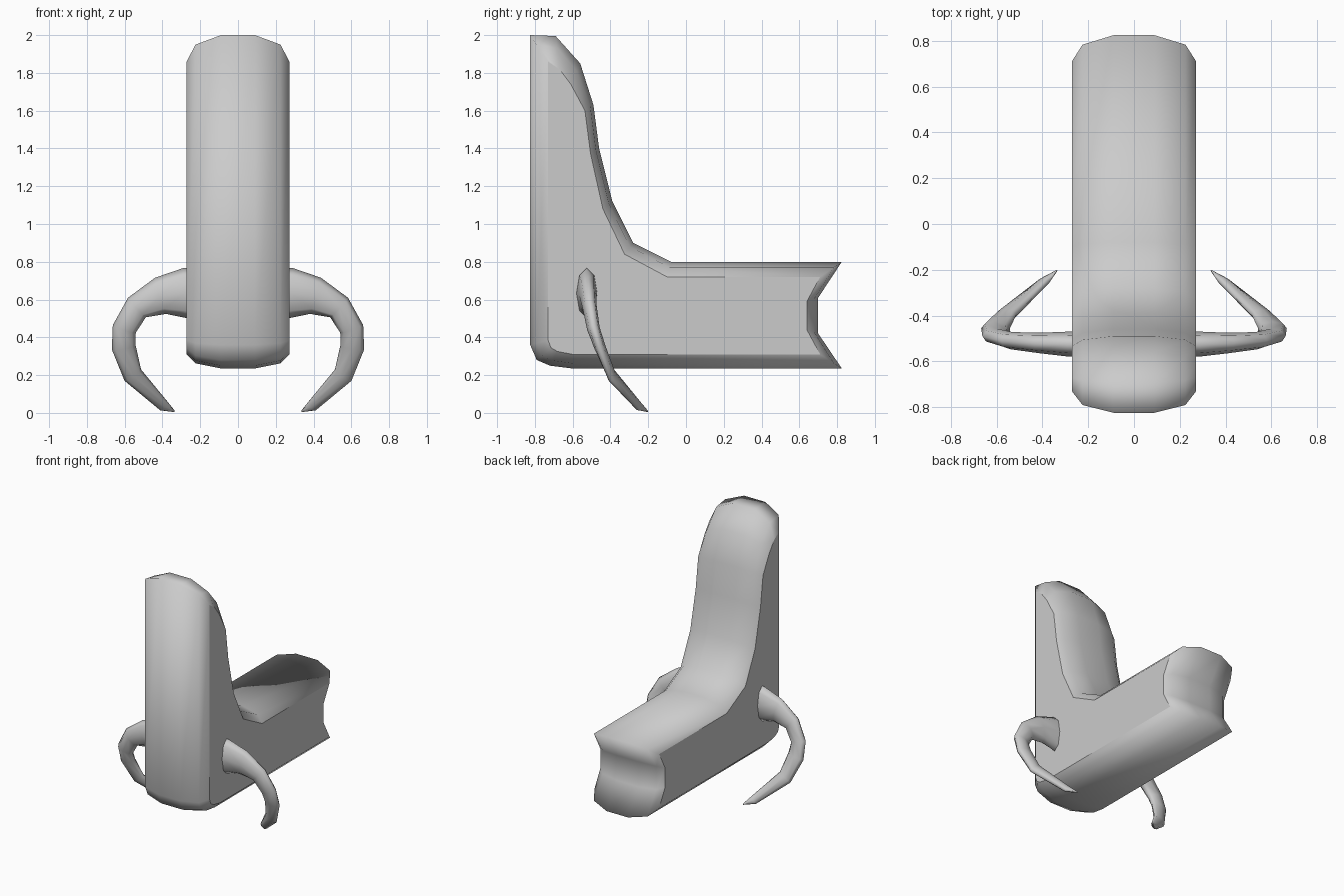
import bpy, bmesh, math
from mathutils import Vector

if "Cube" in bpy.data.objects:
    bpy.data.objects.remove(bpy.data.objects["Cube"])


def finish(bm, name):
    bmesh.ops.recalc_face_normals(bm, faces=bm.faces[:])
    mesh = bpy.data.meshes.new(name)
    bm.to_mesh(mesh)
    bm.free()
    obj = bpy.data.objects.new(name, mesh)
    bpy.context.collection.objects.link(obj)
    return obj


def bridge(bm, rings):
    # skin neighbouring closed rings with smooth quads
    for a, b in zip(rings, rings[1:]):
        n = len(a)
        for i in range(n):
            j = (i + 1) % n
            bm.faces.new((a[i], a[j], b[j], b[i])).smooth = True


# L-shaped body: (outer y, outer z, side-face y, side-face z)
PROFILE = [
    (-.825, 2.0, -.73, 1.86), (-.69, 1.995, -.67, 1.82), (-.56, 1.85, -.61, 1.74),
    (-.49, 1.63, -.535, 1.60), (-.46, 1.40, -.505, 1.37), (-.39, 1.12, -.44, 1.08),
    (-.28, .90, -.325, .84), (-.08, .80, -.10, .72), (.825, .80, .71, .72),
    (.70, .61, .64, .59), (.70, .42, .64, .44), (.825, .235, .71, .31),
    (-.60, .235, -.60, .31), (-.72, .25, -.68, .325), (-.79, .28, -.715, .345),
    (-.825, .36, -.73, .385),
]
# cross-section: x position and how far towards the side-face profile
SECTION = [(-.272, 1), (-.225, .36), (-.09, 0), (.09, 0), (.225, .36), (.272, 1)]

bm = bmesh.new()
rings = []
for x, t in SECTION:
    rings.append([bm.verts.new((x, y0 + (y1 - y0) * t, z0 + (z1 - z0) * t))
                  for y0, z0, y1, z1 in PROFILE])
bridge(bm, rings)
bm.faces.new(rings[0])
bm.faces.new(rings[-1])
finish(bm, "body")

# Curved tusk: (x, y, z, radius in the front plane, radius in depth)
PATH = [
    (.22, -.525, .635, .135, .055), (.28, -.525, .634, .133, .055),
    (.41, -.52, .62, .10, .045), (.535, -.51, .558, .07, .038),
    (.602, -.49, .445, .064, .034), (.605, -.455, .347, .064, .03),
    (.557, -.395, .20, .053, .025), (.392, -.25, .036, .03, .018),
    (.337, -.203, .008, .004, .003),
]
SIDES = 8


def make_tusk(name, side):
    bm = bmesh.new()
    rings = []
    for i, (x, y, z, r, d) in enumerate(PATH):
        a = Vector(PATH[max(i - 1, 0)][:3])
        b = Vector(PATH[min(i + 1, len(PATH) - 1)][:3])
        tangent = (b - a).normalized()
        across = Vector((-tangent.z, 0, tangent.x)).normalized()
        depth = tangent.cross(across)
        ring = []
        for k in range(SIDES):
            ang = 2 * math.pi * k / SIDES
            p = Vector((x, y, z)) + across * (r * math.cos(ang)) + depth * (d * math.sin(ang))
            ring.append(bm.verts.new((p.x * side, p.y, max(p.z, 0))))
        rings.append(ring)
    bridge(bm, rings)
    bm.faces.new(rings[0])
    bm.faces.new(rings[-1])
    finish(bm, name)


make_tusk("right_tusk", 1)
make_tusk("left_tusk", -1)
